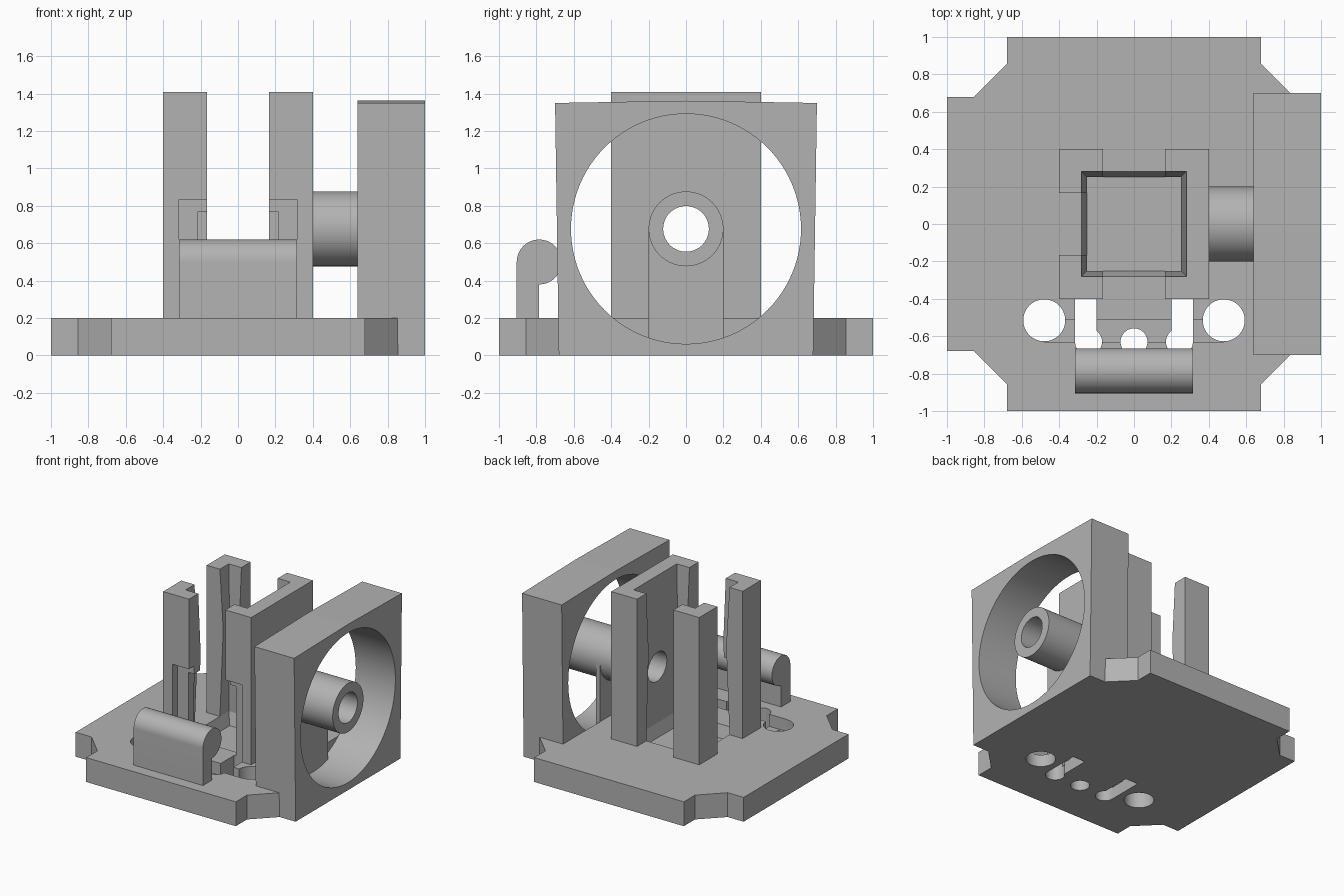
import bpy, bmesh, math
from mathutils import Vector

if "Cube" in bpy.data.objects:
    bpy.data.objects.remove(bpy.data.objects["Cube"])

grey = bpy.data.materials.new("plain grey")
grey.diffuse_color = (0.45, 0.45, 0.45, 1)
grey.use_nodes = True
grey.node_tree.nodes["Principled BSDF"].inputs["Base Color"].default_value = grey.diffuse_color


def finish(name, bm):
    bmesh.ops.recalc_face_normals(bm, faces=bm.faces)
    me = bpy.data.meshes.new(name)
    bm.to_mesh(me)
    bm.free()
    ob = bpy.data.objects.new(name, me)
    bpy.context.collection.objects.link(ob)
    me.materials.append(grey)
    return ob


def prism(name, pts, axis, a, b):
    """Extrude a 2D outline along x (outline in y,z) or z (outline in x,y)."""
    bm = bmesh.new()
    place = (lambda p: (a, p[0], p[1])) if axis == 'x' else (lambda p: (p[0], p[1], a))
    f = bm.faces.new([bm.verts.new(place(p)) for p in pts])
    new = bmesh.ops.extrude_face_region(bm, geom=[f])['geom']
    d = Vector((b - a, 0, 0)) if axis == 'x' else Vector((0, 0, b - a))
    bmesh.ops.translate(bm, vec=d, verts=[v for v in new if isinstance(v, bmesh.types.BMVert)])
    return finish(name, bm)


def arc(cx, cy, r, a0=0, a1=360, n=64):
    steps = n if a1 - a0 == 360 else n + 1
    return [(cx + r * math.cos(math.radians(a0 + (a1 - a0) * i / n)),
             cy + r * math.sin(math.radians(a0 + (a1 - a0) * i / n))) for i in range(steps)]


def box(name, x0, x1, y0, y1, z0, z1):
    return prism(name, [(x0, y0), (x1, y0), (x1, y1), (x0, y1)], 'z', z0, z1)


def cut(ob, *cutters):
    for c in cutters:
        m = ob.modifiers.new("cut", 'BOOLEAN')
        m.operation, m.solver, m.object = 'DIFFERENCE', 'EXACT', c
        bpy.context.view_layer.objects.active = ob
        bpy.ops.object.modifier_apply(modifier=m.name)
        bpy.data.objects.remove(c)


def frustums(name, levels):
    """Square stack given as (z, half width)."""
    bm = bmesh.new()
    rings = [[bm.verts.new((sx * h, sy * h, z)) for sx, sy in
              ((-1, -1), (1, -1), (1, 1), (-1, 1))] for z, h in levels]
    for lo, hi in zip(rings, rings[1:]):
        for i in range(4):
            j = (i + 1) % 4
            bm.faces.new((lo[i], lo[j], hi[j], hi[i]))
    bm.faces.new(rings[0])
    bm.faces.new(rings[-1])
    return finish(name, bm)


def cavity():
    return frustums("cavity", [(0.1, 0.25), (0.2, 0.28), (0.92, 0.25), (1.41, 0.28), (1.5, 0.285)])


HUB = 0.677  # height of the ring and tube axis

# Base plate with notched corners; the ring block fills its right edge
half = [(0.68, -1), (0.68, -0.855), (0.855, -0.68), (0.64, -0.68)]
left = [(-1, 0.68), (-0.855, 0.68), (-0.68, 0.855), (-0.68, 1)]
outline = half + [(x, -y) for x, y in reversed(half)]
outline += [(x, y) for x, y in reversed(left)] + [(x, -y) for x, y in left]
base = prism("base_plate", outline, 'z', 0, 0.2)
cut(base, cavity(), box("wire_recess", -0.48, 0.48, -0.63, -0.51, 0.1, 0.3))
for s in (-1, 1):
    cut(base, prism("large_hole", arc(s * 0.48, -0.515, 0.112), 'z', -0.1, 0.3),
        box("slot", min(s * 0.2, s * 0.315), max(s * 0.2, s * 0.315), -0.63, -0.335, -0.1, 0.3),
        prism("slot_end", arc(s * 0.243, -0.63, 0.072, n=32), 'z', -0.1, 0.3))
cut(base, prism("small_hole", arc(0, -0.63, 0.072, n=32), 'z', -0.1, 0.3))

# Four-post holder: full wall on the right, gaps on the other three sides
holder = box("holder_posts", -0.4, 0.4, -0.4, 0.4, 0.2, 1.41)
cut(holder, cavity(),
    box("front_back_gap", -0.165, 0.165, -0.5, 0.5, 0.1, 1.5),
    box("left_gap", -0.5, 0, -0.165, 0.165, 0.1, 1.5),
    box("front_pocket", -0.315, 0.315, -0.5, -0.335, 0.1, 0.835),
    box("inner_pocket", -0.215, 0.215, -0.4, -0.2, 0.1, 0.77),
    prism("bore", arc(0, HUB, 0.122), 'x', 0, 0.6))

# Ring block with a slight outward flare and a curved split at the top
block = prism("ring_block", [(-0.68, 0), (0.68, 0), (0.7, 1.35), (0, 1.362), (-0.7, 1.35)], 'x', 0.64, 1)
split = [(-0.05, 1.27)] + arc(0, 1.325, 0.05, 180, 90, 8) + [(0.02, 1.4), (0.008, 1.4)]
split += arc(0, 1.325, 0.036, 90, 180, 8) + [(-0.036, 1.27)]
cut(block, prism("ring_hole", arc(0, HUB, 0.615, n=96), 'x', 0.5, 1.1),
    prism("split", split, 'x', 0.5, 1.1))

# Hollow tube joining the holder to the ring, with a thin web under it
tube = prism("tube", arc(0, HUB, 0.2), 'x', 0.4, 1)
cut(tube, prism("bore", arc(0, HUB, 0.122), 'x', 0.3, 1.1))
web = prism("tube_web", [(-0.2, 0.06), (0.2, 0.06), (0.2, HUB), (-0.2, HUB)], 'x', 0.64, 0.68)
cut(web, prism("bore", arc(0, HUB, 0.19), 'x', 0.5, 1.1))

# Front clip: upright stem with a round bead along its top
bead = [(-0.905, 0.2), (-0.785, 0.2), (-0.785, 0.38)] + arc(-0.785, 0.5, 0.12, -85, 180, 40)
clip = prism("front_clip", bead, 'x', -0.315, 0.315)

# Smooth round surfaces, keep edges sharp
for ob in (base, holder, block, tube, web, clip):
    bpy.ops.object.select_all(action='DESELECT')
    ob.select_set(True)
    bpy.context.view_layer.objects.active = ob
    bpy.ops.object.shade_smooth_by_angle(angle=math.radians(30))
